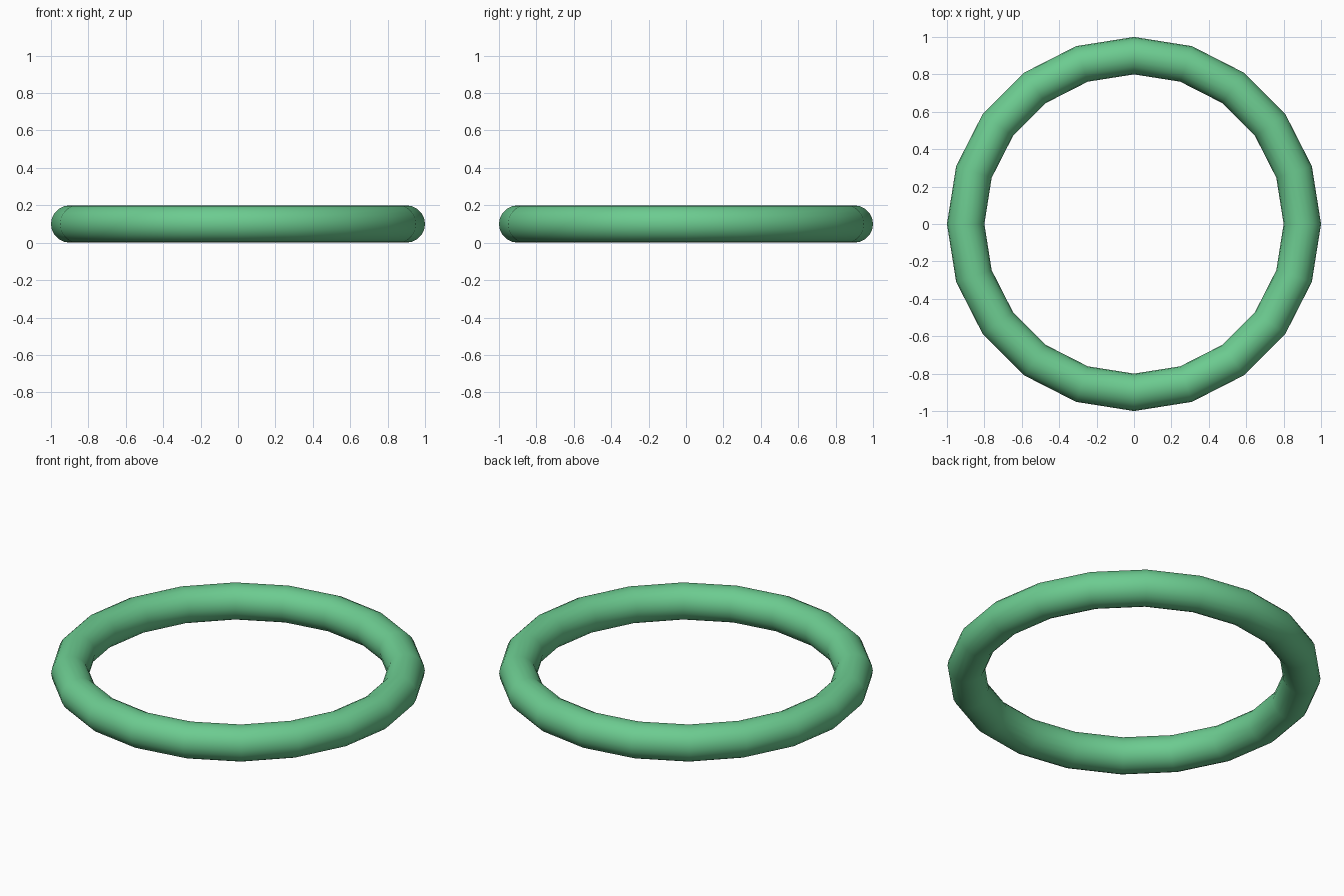
import bpy

if "Cube" in bpy.data.objects:
    bpy.data.objects.remove(bpy.data.objects["Cube"])

# Ring: 20-sided sweep of a round section, lying flat on the ground
bpy.ops.mesh.primitive_torus_add(
    major_segments=20, minor_segments=20,
    major_radius=0.9, minor_radius=0.1, location=(0, 0, 0.1))
ring = bpy.context.object
ring.name = "ring"
bpy.ops.object.shade_smooth()

# Green finish
green = bpy.data.materials.new("green")
green.diffuse_color = (0.15, 0.6, 0.28, 1)
green.use_nodes = True
green.node_tree.nodes["Principled BSDF"].inputs["Base Color"].default_value = green.diffuse_color
ring.data.materials.append(green)
